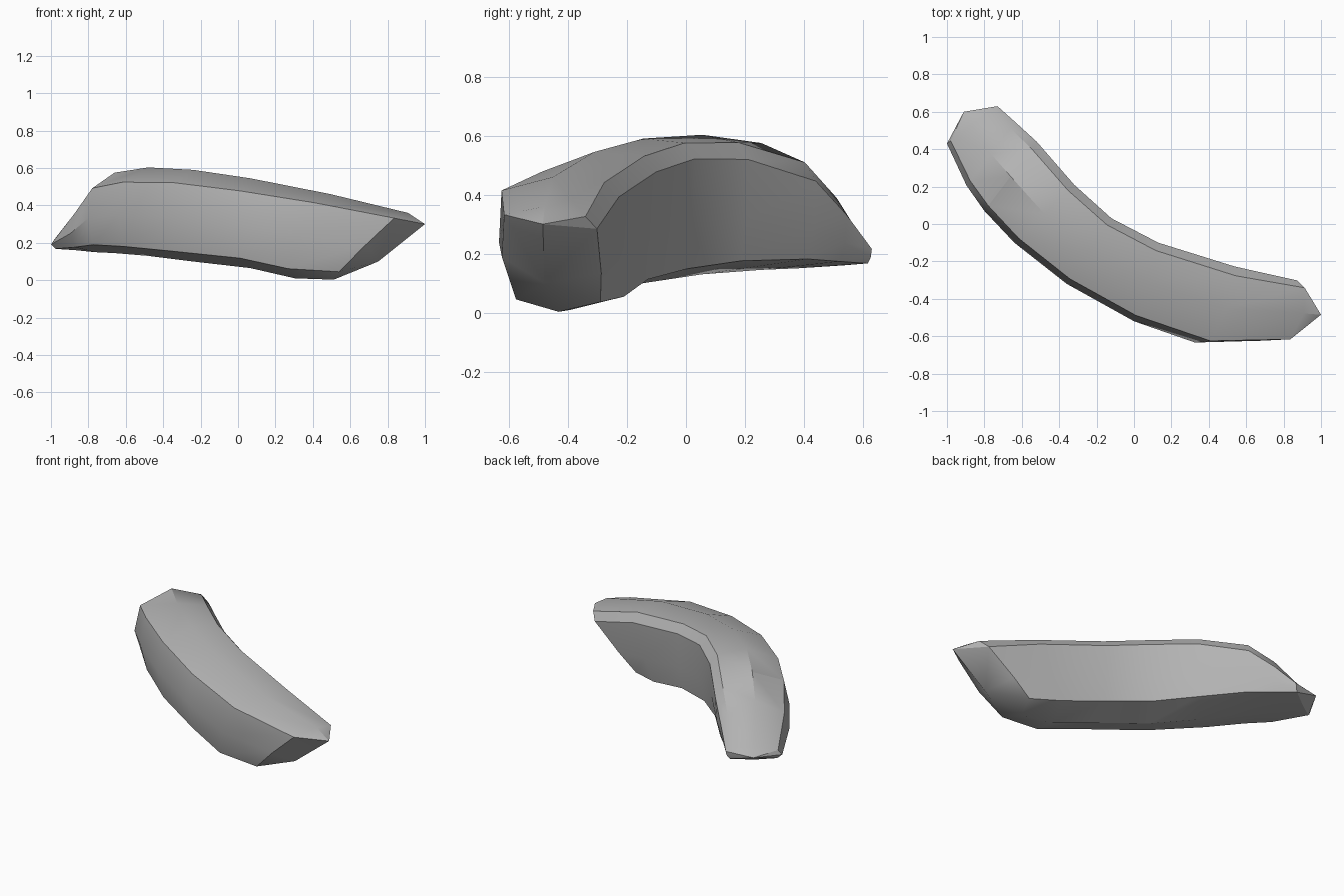
import bpy
import bmesh
from mathutils import Vector

cube = bpy.data.objects.get("Cube")
if cube:
    bpy.data.objects.remove(cube, do_unlink=True)

# One flat grey for the whole body
GREY = (0.45, 0.45, 0.45, 1.0)
grey = bpy.data.materials.new("plain grey")
grey.use_nodes = True
grey.diffuse_color = GREY
grey.node_tree.nodes["Principled BSDF"].inputs["Base Color"].default_value = GREY

# Shared cross-section: (across from front to back, height from keel to crown)
PROFILE = [(0, 1), (0.8, 0.97), (1, 0.86), (0.96, 0.4), (0.86, 0.1),
           (0, 0), (-0.82, 0.11), (-1, 0.48), (-0.85, 0.86)]
CROWN, SHOULDER, BACK_EDGE, FRONT_EDGE = 0, 1, 2, len(PROFILE) - 1

# Stations along the bend:
# centre, half-width vector, keel z, crown z, lean, rounding, tilt to the back
STATIONS = [
    ((-0.865, 0.53), (0.135, 0.10), 0.16, 0.245, 0.0, 0.02, 0.0),
    ((-0.765, 0.375), (0.13, 0.17), 0.15, 0.46, 0.0, 0.1, 0.0),
    ((-0.66, 0.255), (0.14, 0.185), 0.145, 0.575, 0.0, 0.06, 0.02),
    ((-0.48, 0.055), (0.16, 0.155), 0.13, 0.603, 0.0, 0.02, 0.0),
    ((-0.24, -0.145), (0.12, 0.175), 0.10, 0.59, 0.0, 0.0, 0.0),
    ((0.065, -0.31), (0.065, 0.21), 0.065, 0.545, 0.0, 0.0, 0.0),
    ((0.40, -0.42), (0.07, 0.215), 0.01, 0.46, 0.2, -0.01, 0.015),
    ((0.71, -0.455), (0.02, 0.17), 0.003, 0.36, 0.4, 0.0, 0.03),
]


def section(bm, centre, half, low, high, lean, rounding, tilt):
    """Place the cross-section at a station, sheared along the bend by lean."""
    centre, half = Vector(centre), Vector(half)
    along = Vector((half.y, -half.x)).normalized()
    ring = []
    for across, up in PROFILE:
        flat = centre + half * across + along * lean * (up - 0.5)
        drop = up * (rounding * across ** 2 + tilt * across)
        ring.append(bm.verts.new((flat.x, flat.y, low + (high - low) * up - drop)))
    return ring


bm = bmesh.new()
rings = [section(bm, *station) for station in STATIONS]
count = len(PROFILE)

# Skin between neighbouring sections
for a, b in zip(rings, rings[1:]):
    for i in range(count):
        j = (i + 1) % count
        bm.faces.new((a[i], a[j], b[j], b[i]))

# Low end, drawn out to a thin beak
beak = bm.verts.new((-0.91, 0.60, 0.21))
first = rings[0]
for i in range(count):
    bm.faces.new((first[(i + 1) % count], first[i], beak))

# Undercut pointed end, with a ridge from the tip down to the keel
tip = bm.verts.new((1.0, -0.485, 0.30))
knuckle = bm.verts.new((0.75, -0.48, 0.10))
last = rings[-1]
for i in range(count):
    on_top = i in (CROWN, SHOULDER, FRONT_EDGE)
    bm.faces.new((last[i], last[(i + 1) % count], tip if on_top else knuckle))
for edge in (BACK_EDGE, FRONT_EDGE):
    bm.faces.new((last[edge], knuckle, tip))

bmesh.ops.recalc_face_normals(bm, faces=bm.faces)
mesh = bpy.data.meshes.new("curved_body")
bm.to_mesh(mesh)
bm.free()
mesh.materials.append(grey)
body = bpy.data.objects.new("curved_body", mesh)
bpy.context.collection.objects.link(body)

# Soft faces with crisp edges
bpy.ops.object.select_all(action="DESELECT")
body.select_set(True)
bpy.context.view_layer.objects.active = body
bpy.ops.object.shade_smooth_by_angle(angle=0.52)
